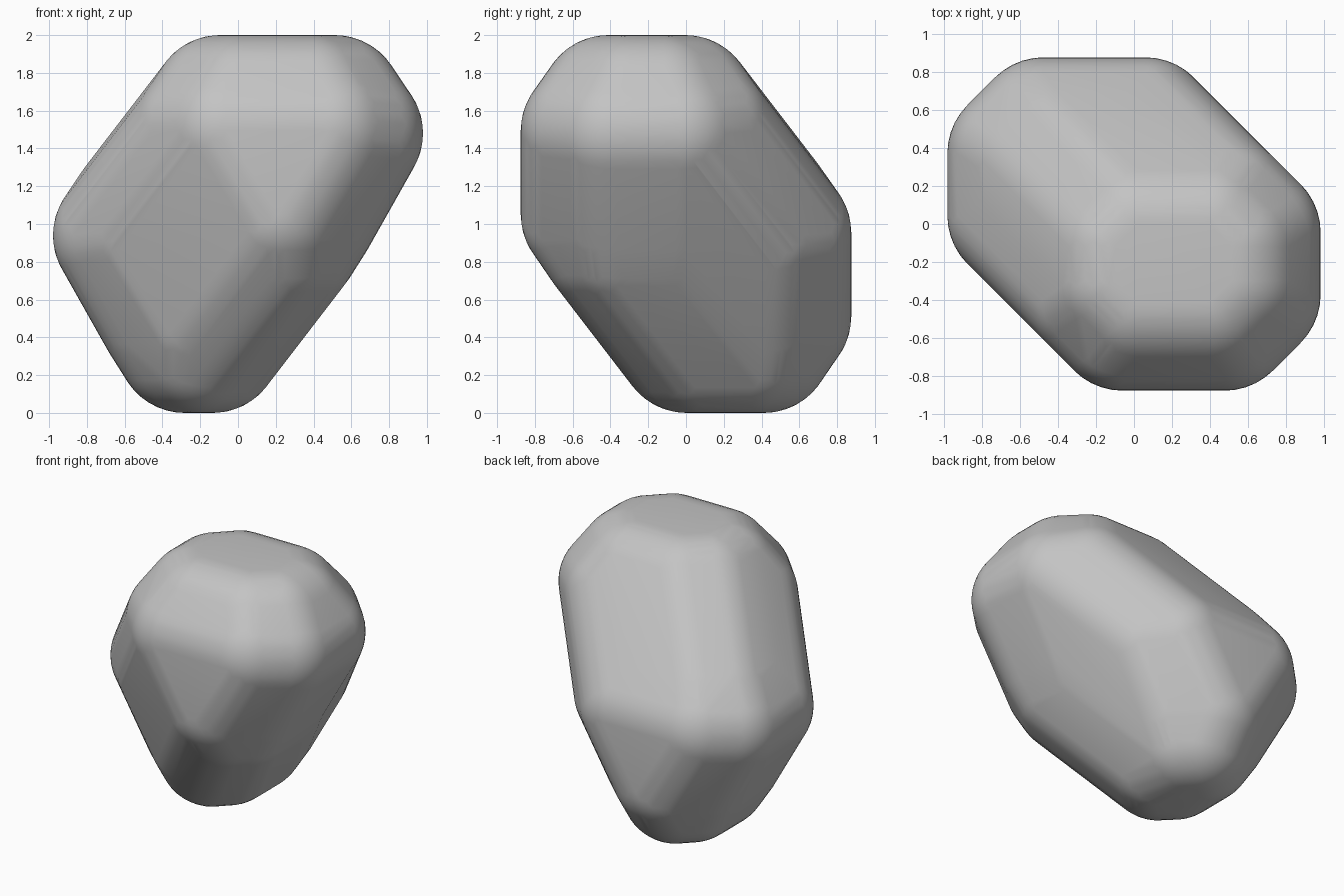
import bpy, bmesh, math
from mathutils import Vector

default = bpy.data.objects.get("Cube")
if default:
    bpy.data.objects.remove(default, do_unlink=True)

ROUND = 0.36                             # rounding radius
CENTRE = Vector((0.2075, -0.2075, 0))    # upper wedge position
SWEEP = Vector((-0.415, 0.415, -0.54))   # offset to the lower wedge

# Quarter of the chamfered wedge core, mirrored in x and y
QUARTER = [
    (0.305, 0.09, 1.64), (0.19, 0.205, 1.64),     # top, corners cut
    (0.4125, 0.1625, 1.48), (0.17, 0.15, 1.05),   # slanted sides
    (0.2675, 0.3075, 1.495), (0, 0.3075, 1.05),   # triangular ends
    (0.075, 0.13, 0.9), (0, 0.205, 0.9),          # narrow bottom
]


def wedge_points():
    return {(sx * x, sy * y, z) for x, y, z in QUARTER
            for sx in (-1, 1) for sy in (-1, 1)}


def hull(bm):
    out = bmesh.ops.convex_hull(bm, input=bm.verts)
    junk = {g for g in out["geom_interior"] + out["geom_unused"]
            if isinstance(g, bmesh.types.BMVert)}
    bmesh.ops.delete(bm, geom=list(junk), context="VERTS")


# Core: the wedge swept diagonally
core = bmesh.new()
for p in sorted(wedge_points()):
    start = CENTRE + Vector(p)
    core.verts.new(start)
    core.verts.new(start + SWEEP)
hull(core)

# Rounding: a ball on every core corner, wrapped in one skin
ball = bmesh.new()
bmesh.ops.create_icosphere(ball, subdivisions=4, radius=ROUND)
offsets = [v.co.copy() for v in ball.verts]
ball.free()
skin = bmesh.new()
for v in core.verts:
    # keep only the part of the ball that points out of the core
    edges = [e.other_vert(v).co - v.co for e in v.link_edges]
    for o in offsets:
        if all(o.dot(e) <= 0.15 * ROUND * e.length for e in edges):
            skin.verts.new(v.co + o)
core.free()
hull(skin)
bmesh.ops.remove_doubles(skin, verts=skin.verts, dist=0.002)
bmesh.ops.recalc_face_normals(skin, faces=skin.faces)

mesh = bpy.data.meshes.new("rounded_boulder")
skin.to_mesh(mesh)
skin.free()
body = bpy.data.objects.new("rounded_boulder", mesh)
bpy.context.collection.objects.link(body)

# Plain grey
grey = bpy.data.materials.new("grey")
grey.use_nodes = True
colour = (0.55, 0.55, 0.55, 1)
grey.diffuse_color = colour
grey.node_tree.nodes["Principled BSDF"].inputs["Base Color"].default_value = colour
mesh.materials.append(grey)

bpy.ops.object.select_all(action="DESELECT")
body.select_set(True)
bpy.context.view_layer.objects.active = body
bpy.ops.object.shade_smooth_by_angle(angle=math.radians(40))
